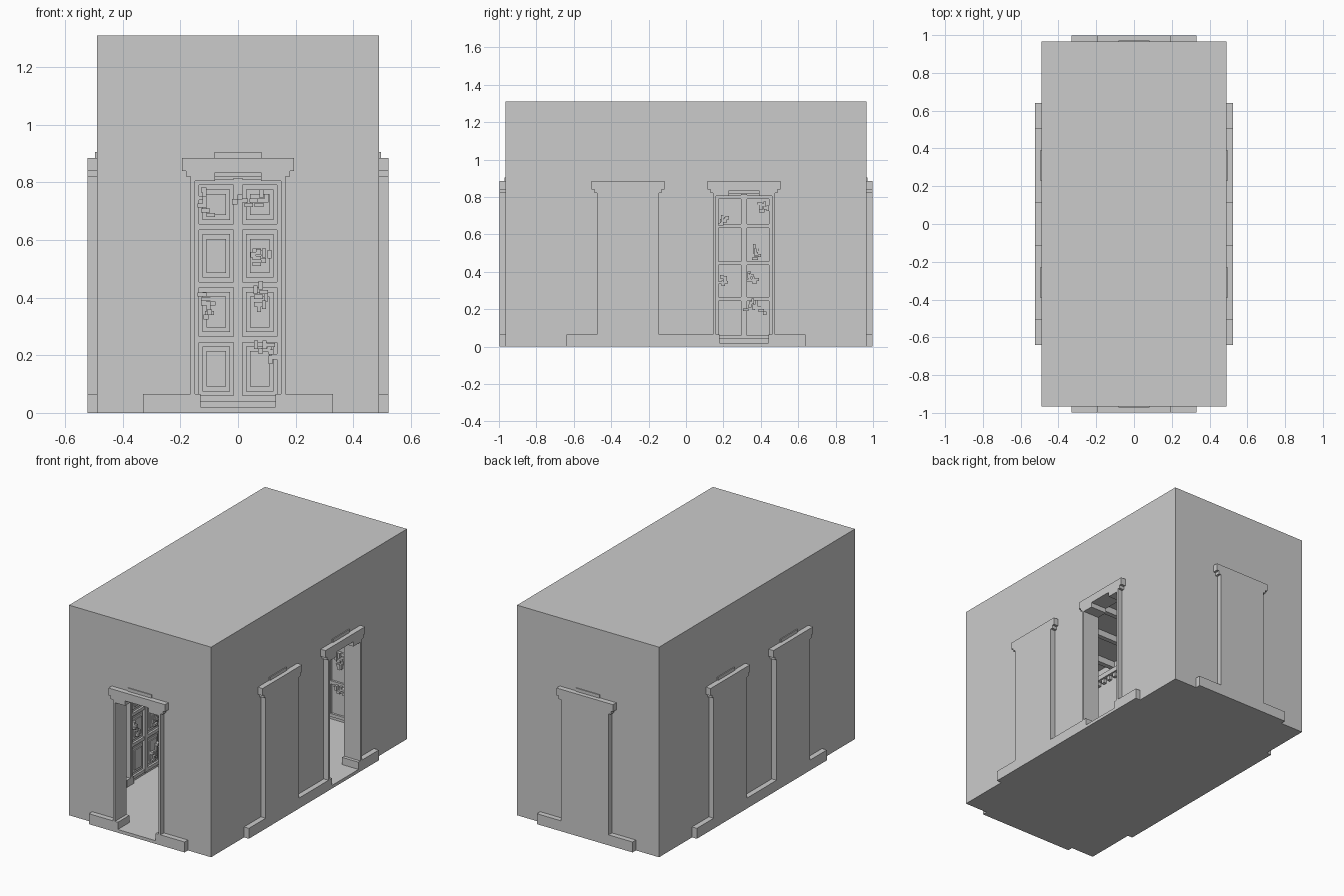
import bpy, bmesh, math, random
from mathutils import Matrix

if "Cube" in bpy.data.objects:
    bpy.data.objects.remove(bpy.data.objects["Cube"])

random.seed(4)
HX, HY, H = 0.49, 0.965, 1.31      # outer half sizes and height
T, FLOOR, CEIL = 0.05, 0.02, 1.2   # wall thickness, floor and ceiling heights
I = Matrix.Identity(4)


def rect(u0, u1, z0, z1):
    return [(u0, z0), (u1, z0), (u1, z1), (u0, z1)]


def solids(name, parts, M=I):
    """Each part is (profile in u,z ; inner depth ; outer depth); outward is local -y."""
    bm = bmesh.new()
    for profile, d0, d1 in parts:
        face = bm.faces.new([bm.verts.new((u, -d0, z)) for u, z in profile])
        ext = bmesh.ops.extrude_face_region(bm, geom=[face])
        moved = [g for g in ext["geom"] if isinstance(g, bmesh.types.BMVert)]
        bmesh.ops.translate(bm, verts=moved, vec=(0, d0 - d1, 0))
    bmesh.ops.recalc_face_normals(bm, faces=bm.faces)
    bm.transform(M)
    me = bpy.data.meshes.new(name)
    bm.to_mesh(me)
    bm.free()
    ob = bpy.data.objects.new(name, me)
    bpy.context.collection.objects.link(ob)
    return ob


def wall(angle, c):
    """Matrix of a doorway: wall direction and offset along that wall."""
    dist = HY if angle % 180 == 0 else HX
    return Matrix.Rotation(math.radians(angle), 4, 'Z') @ Matrix.Translation((c, -dist, 0))


def cut(target, cutter):
    cutter.hide_render = True
    cutter.hide_viewport = True
    cutter.display_type = 'WIRE'
    mod = target.modifiers.new(cutter.name, 'BOOLEAN')
    mod.operation = 'DIFFERENCE'
    mod.solver = 'EXACT'
    mod.object = cutter


def outline(bl, br):
    """Frame silhouette, from bottom right over the lintel to bottom left."""
    right = [(0.165, 0.065), (0.165, 0.82), (0.18, 0.82), (0.18, 0.84), (0.195, 0.84), (0.195, 0.885)]
    return ([(br, 0), (br, 0.065)] + right + [(-u, z) for u, z in reversed(right)]
            + [(-bl, 0.065), (-bl, 0)])


# opening silhouette with foot blocks and a stepped head
half = [(0.13, 0), (0.13, 0.05), (0.15, 0.065), (0.15, 0.805), (0.08, 0.805), (0.08, 0.835)]
half[2:2] = [(0.13, 0.065)]
del half[1]
opening = [(-u, z) for u, z in half] + list(reversed(half))

# room shell
shell = solids("room_shell", [(rect(-HX, HX, 0, H), -HY, HY)])
cut(shell, solids("room_cutter", [(rect(-HX + T, HX - T, FLOOR, CEIL), -HY + T, HY - T)]))


def vine(parts, u, z, n):
    """Blocky stepped carving that wanders over a door panel."""
    for _ in range(n):
        w, h = random.choice([(0.03, 0.014), (0.014, 0.03), (0.018, 0.018)])
        parts.append((rect(u, u + w, z, z + h), -0.062, -0.075 - random.random() * 0.02))
        u = max(-0.135, min(0.11, u + random.choice([-0.018, 0.018, 0.012])))
        z = max(0.06, min(0.77, z + random.choice([-0.016, 0.016, 0.01])))


def panelled_door(name, M):
    """Inside of a closed door: two by four panels with carving."""
    parts = [(rect(-0.15, 0.15, FLOOR, 0.82), -0.045, -0.06)]
    for u0, u1 in ((-0.15, -0.135), (-0.015, 0.015), (0.135, 0.15)):
        parts.append((rect(u0, u1, 0.04, 0.815), -0.055, -0.075))
    for z in (0.05, 0.255, 0.445, 0.645, 0.8):
        parts.append((rect(-0.135, -0.015, z - 0.01, z + 0.01), -0.055, -0.073))
        parts.append((rect(0.015, 0.135, z - 0.01, z + 0.01), -0.055, -0.073))
    for z0, z1 in ((0.075, 0.23), (0.28, 0.42), (0.47, 0.62), (0.67, 0.775)):
        for u in (-0.075, 0.075):
            parts.append((rect(u - 0.048, u + 0.048, z0, z1), -0.055, -0.066))
            parts.append((rect(u - 0.034, u + 0.034, z0 + 0.016, z1 - 0.016), -0.055, -0.072))
    for u, z in ((-0.1, 0.73), (0.08, 0.68), (-0.08, 0.51), (-0.08, 0.35), (0.09, 0.34), (-0.12, 0.17)):
        vine(parts, u, z, 9)
    solids(name, parts, M)


# doorways: wall angle, offset, base reach left and right, open or closed
doorways = [
    ("front", 0, 0, 0.33, 0.33, True),
    ("back", 180, 0, 0.33, 0.33, False),
    ("right_near", 90, -0.31, 0.33, 0.31, False),
    ("right_far", 90, 0.31, 0.31, 0.33, True),
    ("left_far", 270, -0.31, 0.33, 0.31, False),
    ("left_near", 270, 0.31, 0.31, 0.33, False),
]
for name, angle, c, bl, br, is_open in doorways:
    M = wall(angle, c)
    sil = outline(bl, br)
    ring = sil + opening                       # silhouette with the opening cut from below
    inner_ring = outline(0.2, 0.2) + opening   # trim on the room side
    if is_open:
        cut(shell, solids(name + "_cutter", [(rect(-0.16, 0.16, FLOOR, 0.838), -0.1, 0.1)], M))
        solids(name + "_frame", [(ring, -0.045, 0.033)], M)
        solids(name + "_threshold", [(rect(-0.13, 0.13, 0, FLOOR), -0.02, 0.033)], M)
    else:
        solids(name + "_blind_door", [(sil, -0.01, 0.033)], M)
        panelled_door(name + "_door_panels", M)
    solids(name + "_inner_trim", [(inner_ring, -0.04, -0.08)], M)
    solids(name + "_keystone", [(rect(-0.082, 0.082, 0.885, 0.905), -0.01, 0.006)], M)

# ceiling beams
beams = [(rect(-HX + T, HX - T, CEIL - 0.04, CEIL + 0.01), y - 0.015, y + 0.015)
         for y in [-0.72 + 0.24 * i for i in range(7)]]
solids("ceiling_beams", beams)

# cornice with a row of small blocks along each long and short wall
for name, angle, length in (("front", 0, HX), ("right", 90, HY), ("back", 180, HX), ("left", 270, HY)):
    reach = length - T
    parts = [(rect(-reach, reach, 1.11, 1.14), -0.045, -0.08)]
    n = int(reach / 0.025)
    for i in range(n):
        u = -reach + (i + 0.5) * 2 * reach / n
        parts.append((rect(u - 0.012, u + 0.012, 1.085, 1.115), -0.045, -0.07))
    solids(name + "_cornice", parts, wall(angle, 0))
